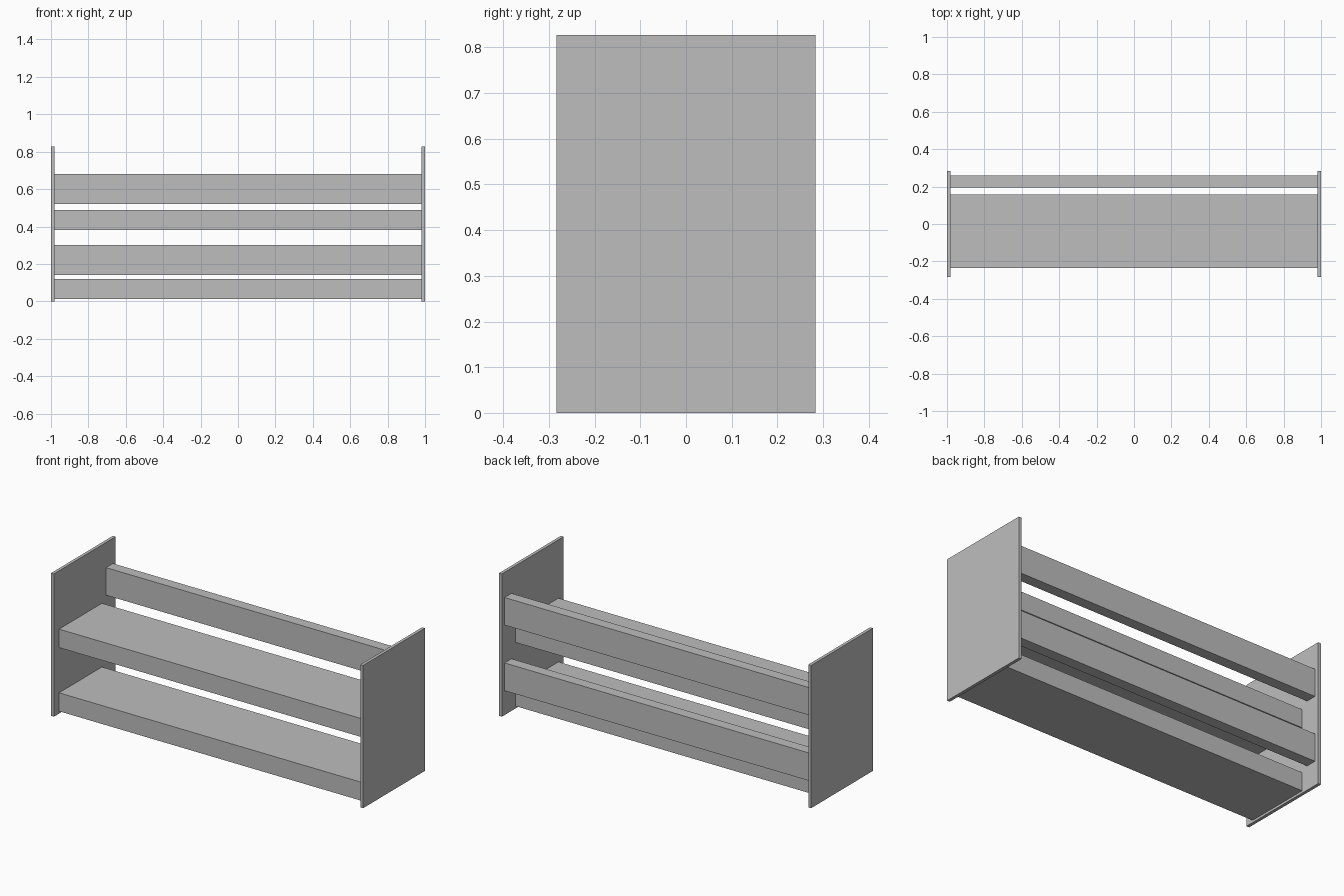
import bpy

if "Cube" in bpy.data.objects:
    bpy.data.objects.remove(bpy.data.objects["Cube"])

grey = bpy.data.materials.new("light grey")
grey.diffuse_color = (0.515, 0.515, 0.515, 1)
grey.use_nodes = True
grey.node_tree.nodes["Principled BSDF"].inputs["Base Color"].default_value = grey.diffuse_color


def box(name, x, y, z):
    """Box spanning the given (min, max) ranges."""
    spans = (x, y, z)
    bpy.ops.mesh.primitive_cube_add(size=1, location=[(a + b) / 2 for a, b in spans])
    obj = bpy.context.object
    obj.name = name
    obj.scale = [b - a for a, b in spans]
    bpy.ops.object.transform_apply(location=False, rotation=False, scale=True)
    obj.data.materials.append(grey)
    return obj


PANEL = 0.018
INNER = (-1 + PANEL, 1 - PANEL)

# Thin end panels
box("left_panel", (-1, -1 + PANEL), (-0.283, 0.283), (0, 0.827))
box("right_panel", (1 - PANEL, 1), (-0.283, 0.283), (0, 0.827))

# Deep shelves
box("lower_shelf", INNER, (-0.235, 0.157), (0.013, 0.12))
box("upper_shelf", INNER, (-0.235, 0.157), (0.382, 0.489))

# Back rails standing behind and above each shelf
box("lower_back_rail", INNER, (0.195, 0.258), (0.141, 0.302))
box("upper_back_rail", INNER, (0.195, 0.258), (0.521, 0.681))
